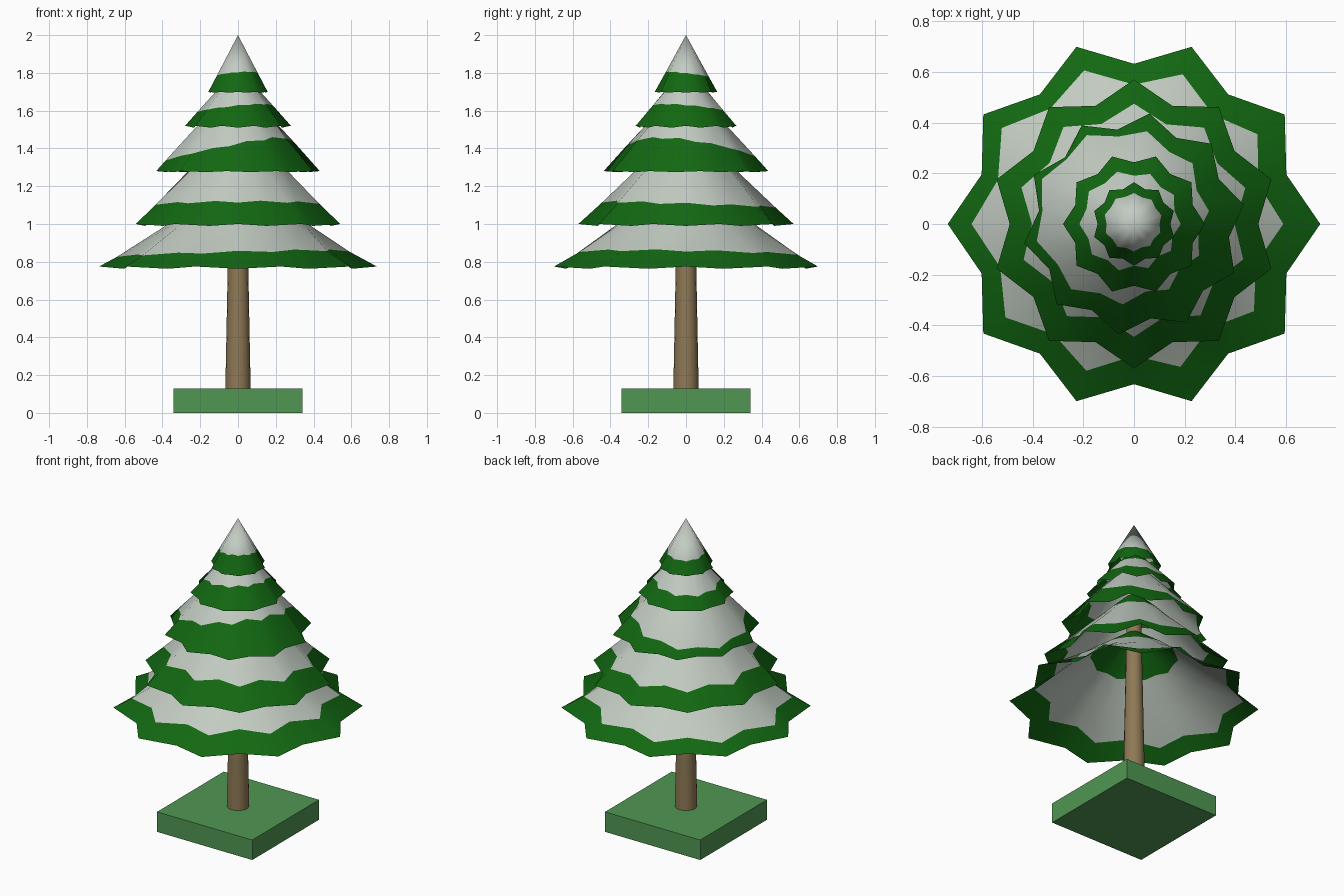
import bpy, bmesh
from math import cos, sin, radians, pi

if "Cube" in bpy.data.objects:
    bpy.data.objects.remove(bpy.data.objects["Cube"])


def material(name, rgb):
    m = bpy.data.materials.new(name)
    m.diffuse_color = (*rgb, 1)
    m.use_nodes = True
    m.node_tree.nodes["Principled BSDF"].inputs["Base Color"].default_value = m.diffuse_color
    return m


NEEDLE = material("needle_green", (0.006, 0.14, 0.006))
SNOW = material("snow", (0.54, 0.60, 0.54))
BARK = material("bark", (0.27, 0.19, 0.09))
GRASS = material("grass", (0.08, 0.31, 0.085))


def tier(name, turn, rings, bands, shift, phi, apex=None):
    """Open ten-pointed skirt. rings: (tip radius, z, notch ratio, notch dz), rim first.
    The second ring (snow edge) is slid along the slope towards phi."""
    bm = bmesh.new()
    (r0, z0, _, _), (r1, z1, _, _) = rings[:2]
    slope = (z1 - z0) / (r0 - r1)
    loops = []
    for i, (r, z, ratio, dz) in enumerate(rings):
        loop = []
        for k in range(20):
            a = radians(turn) + k * pi / 10
            rr, zz = (r * ratio, z + dz) if k % 2 else (r, z)
            if i == 1:
                d = shift * cos(a - radians(phi))
                rr, zz = rr + d, zz - d * slope
            loop.append(bm.verts.new((rr * cos(a), rr * sin(a), zz)))
        loops.append(loop)
    for i in range(len(loops) - 1):
        for k in range(20):
            n = (k + 1) % 20
            f = bm.faces.new((loops[i][k], loops[i][n], loops[i + 1][n], loops[i + 1][k]))
            f.material_index = bands[i]
    if apex:
        top = bm.verts.new((0, 0, apex))
        for k in range(20):
            f = bm.faces.new((loops[-1][k], loops[-1][(k + 1) % 20], top))
            f.material_index = bands[-1]
    for f in bm.faces:
        f.smooth = True
    me = bpy.data.meshes.new(name)
    bm.to_mesh(me)
    bm.free()
    me.materials.append(NEEDLE)
    me.materials.append(SNOW)
    bpy.context.collection.objects.link(bpy.data.objects.new(name, me))


# Branch skirts from bottom to top (band 0 = needles, 1 = snow)
tier("branches_1", 0, [(0.735, 0.775, 0.86, -0.012), (0.615, 0.84, 0.87, 0.01),
     (0.40, 0.98, 0.94, 0.01), (0.26, 1.09, 0.95, 0.01), (0.05, 1.25, 1, 0)],
     [0, 1, 1, 0], 0.03, 150)
tier("branches_2", 18, [(0.57, 1.0, 0.86, -0.01), (0.46, 1.10, 0.87, 0.01),
     (0.26, 1.29, 0.94, 0.01), (0.17, 1.38, 0.95, 0.01), (0.05, 1.50, 1, 0)],
     [0, 1, 1, 0], 0.015, 100)
tier("branches_3", 10, [(0.44, 1.28, 0.86, -0.005), (0.345, 1.385, 0.90, 0.01),
     (0.20, 1.54, 0.94, 0.01), (0.12, 1.62, 0.95, 0.01), (0.04, 1.71, 1, 0)],
     [0, 1, 1, 0], 0.06, 148)
tier("branches_4", 0, [(0.28, 1.52, 0.87, -0.01), (0.20, 1.61, 0.89, 0.005),
     (0.11, 1.71, 0.94, 0.005), (0.04, 1.79, 1, 0)],
     [0, 1, 0], 0.02, 140)
tier("branches_top", 18, [(0.165, 1.70, 0.87, -0.005), (0.115, 1.79, 0.91, 0.003)],
     [0, 1], 0.008, 120, apex=2.0)

# Trunk
bpy.ops.mesh.primitive_cone_add(vertices=16, radius1=0.067, radius2=0.043,
                                depth=1.22, location=(0, 0, 0.74))
trunk = bpy.context.object
trunk.name = "trunk"
trunk.data.materials.append(BARK)
bpy.ops.object.shade_smooth_by_angle()

# Grass base
bpy.ops.mesh.primitive_cube_add(size=1, location=(0, 0, 0.065))
base = bpy.context.object
base.name = "ground_block"
base.scale = (0.685, 0.685, 0.13)
base.data.materials.append(GRASS)
